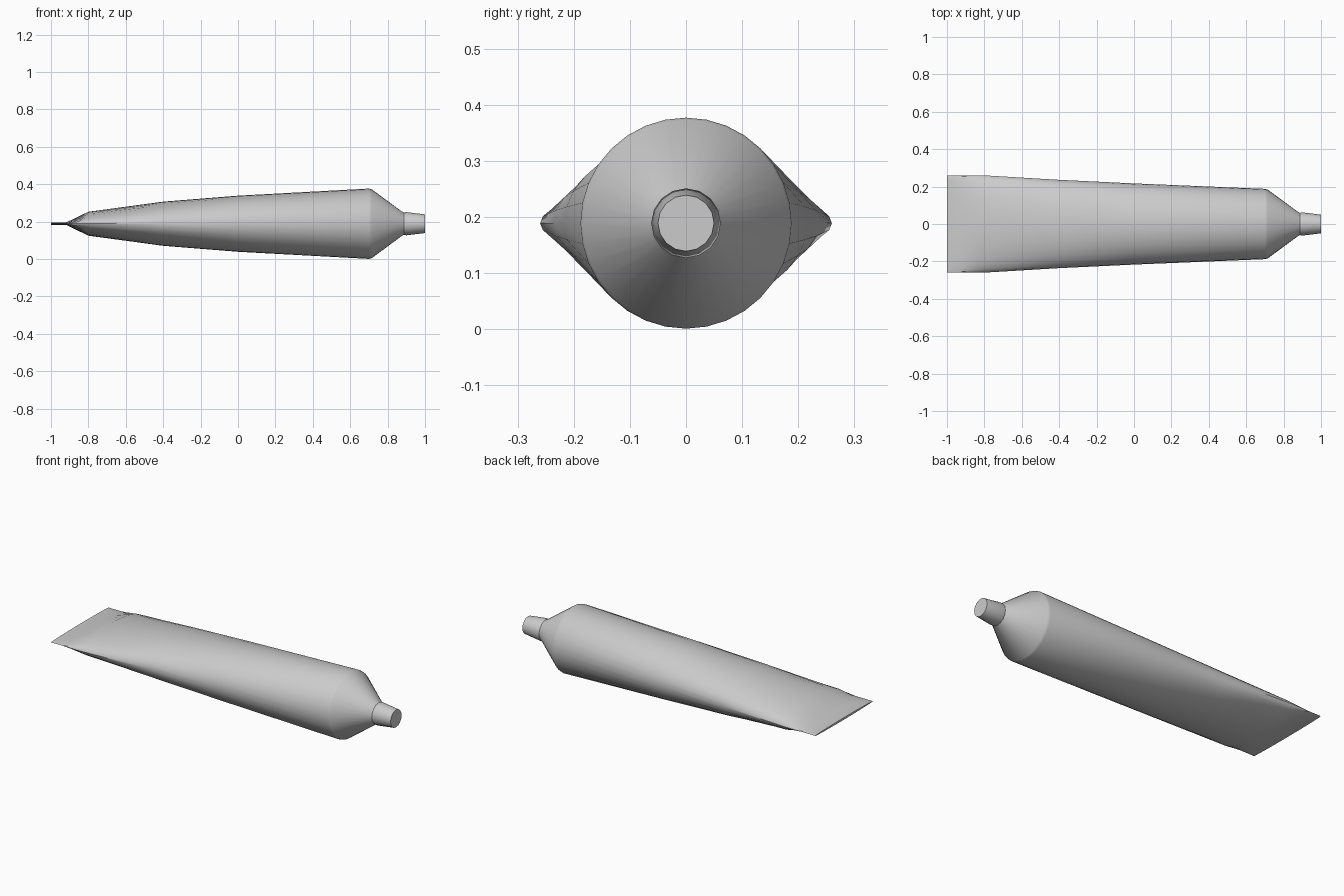
import bpy, bmesh, math

cube = bpy.data.objects.get("Cube")
if cube:
    bpy.data.objects.remove(cube, do_unlink=True)

AXIS_Z = 0.189

grey = bpy.data.materials.new("plain grey")
grey.use_nodes = True
color = (0.6, 0.6, 0.6, 1)
grey.diffuse_color = color
grey.node_tree.nodes["Principled BSDF"].inputs["Base Color"].default_value = color


def loft(name, sections, sides):
    """Skin elliptical sections (x, half width, half height) along x."""
    bm = bmesh.new()
    rings = []
    for x, w, h in sections:
        angles = [2 * math.pi * i / sides for i in range(sides)]
        rings.append([bm.verts.new((x, w * math.cos(a), AXIS_Z + h * math.sin(a)))
                      for a in angles])
    for a, b in zip(rings, rings[1:]):
        for i in range(sides):
            j = (i + 1) % sides
            bm.faces.new((a[i], a[j], b[j], b[i]))
    bm.faces.new(rings[0])
    bm.faces.new(rings[-1])
    bmesh.ops.recalc_face_normals(bm, faces=bm.faces)
    mesh = bpy.data.meshes.new(name)
    bm.to_mesh(mesh)
    bm.free()
    mesh.materials.append(grey)
    obj = bpy.data.objects.new(name, mesh)
    bpy.context.collection.objects.link(obj)
    bpy.ops.object.select_all(action="DESELECT")
    obj.select_set(True)
    bpy.context.view_layer.objects.active = obj
    bpy.ops.object.shade_smooth_by_angle(angle=math.radians(30))


# Body: flat crimped end swelling into a round barrel, then the shoulder cone
loft("tube_body", [
    (-1.0, 0.26, 0.006), (-0.92, 0.26, 0.006), (-0.8, 0.26, 0.064),
    (-0.4, 0.236, 0.118), (0.0, 0.217, 0.15), (0.7, 0.188, 0.188),
    (0.715, 0.184, 0.184), (0.875, 0.066, 0.066), (0.89, 0.058, 0.058),
], 32)

# Tapered cap
loft("cap", [(0.88, 0.058, 0.058), (0.9, 0.062, 0.062), (1.0, 0.05, 0.05)], 16)
